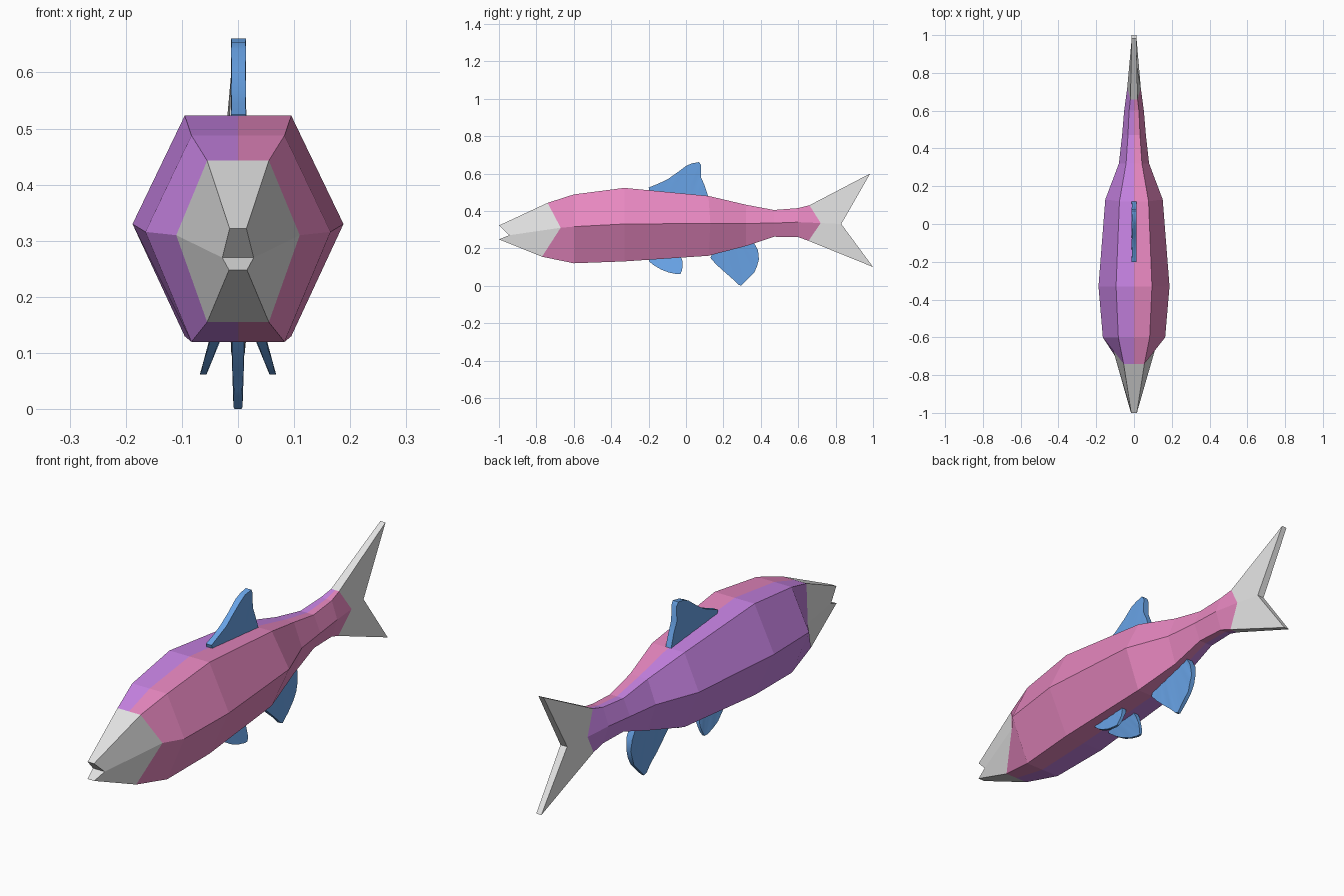
import bpy, bmesh, math
from mathutils import Vector

if "Cube" in bpy.data.objects:
    bpy.data.objects.remove(bpy.data.objects["Cube"])


def material(name, rgb):
    m = bpy.data.materials.new(name)
    m.diffuse_color = (*rgb, 1)
    m.use_nodes = True
    m.node_tree.nodes["Principled BSDF"].inputs["Base Color"].default_value = m.diffuse_color
    return m


PINK = material("pink", (0.82, 0.25, 0.54))
PURPLE = material("purple", (0.58, 0.23, 0.78))
GREY = material("light_grey", (0.78, 0.78, 0.78))
BLUE = material("fin_blue", (0.14, 0.37, 0.80))


def finish(name, bm, mats):
    bmesh.ops.recalc_face_normals(bm, faces=bm.faces)
    me = bpy.data.meshes.new(name)
    bm.to_mesh(me)
    bm.free()
    ob = bpy.data.objects.new(name, me)
    bpy.context.collection.objects.link(ob)
    for m in mats:
        me.materials.append(m)
    return ob


# Each station: (y, z, half width) of the back edge, side ridge and belly edge
stations = [
    ((-1.0, 0.322, 0.015), (-0.945, 0.270, 0.028), (-1.0, 0.248, 0.016)),  # mouth
    ((-0.74, 0.443, 0.055), (-0.67, 0.31, 0.11), (-0.77, 0.155, 0.055)),   # head end
    ((-0.6, 0.488, 0.083), (-0.6, 0.316, 0.165), (-0.6, 0.12, 0.083)),
    ((-0.33, 0.523, 0.095), (-0.33, 0.33, 0.188), (-0.33, 0.13, 0.095)),
    ((0.12, 0.48, 0.077), (0.13, 0.333, 0.152), (0.12, 0.16, 0.077)),
    ((0.32, 0.433, 0.042), (0.32, 0.333, 0.08), (0.32, 0.212, 0.042)),
    ((0.47, 0.405, 0.032), (0.47, 0.335, 0.063), (0.47, 0.262, 0.032)),
    ((0.6, 0.415, 0.026), (0.6, 0.34, 0.052), (0.6, 0.26, 0.026)),
    ((0.66, 0.43, 0.019), (0.72, 0.335, 0.036), (0.655, 0.24, 0.019)),     # tail root
    ((0.985, 0.6, 0.012), (0.83, 0.33, 0.016), (1.0, 0.10, 0.012)),        # tail tips
]

# Body, head and tail as one lofted shell
bm = bmesh.new()
rings = []
for (ty, tz, tw), (my, mz, mw), (by, bz, bw) in stations:
    pts = [(-tw, ty, tz), (0, ty, tz), (tw, ty, tz), (mw, my, mz),
           (bw, by, bz), (0, by, bz), (-bw, by, bz), (-mw, my, mz)]
    rings.append([bm.verts.new(p) for p in pts])
last = len(rings) - 2
for s, (a, b) in enumerate(zip(rings, rings[1:])):
    for i in range(8):
        j = (i + 1) % 8
        f = bm.faces.new((a[i], a[j], b[j], b[i]))
        # grey head and tail, pink right half, purple left half
        if s in (0, last):
            f.material_index = 2
        else:
            f.material_index = 0 if f.calc_center_median().x > 0 else 1
# Open mouth notch and tail fork
for r in (rings[0], rings[-1]):
    for ids in ((0, 1, 2, 3, 7), (7, 3, 4, 5, 6)):
        bm.faces.new([r[i] for i in ids]).material_index = 2
finish("fish_body", bm, [PINK, PURPLE, GREY])


def fin(name, root, rim, root_t, rim_t, root_x=0.0, rim_x=0.0, flute=0.8):
    """Ribbed fin: a fan of strips from a straight root (y, z) to a rim outline."""
    bm = bmesh.new()
    n = len(rim)
    zs = [p[1] for p in rim] + [p[1] for p in root]
    z_root = sum(p[1] for p in root) / 2
    z_far = max(zs, key=lambda z: abs(z - z_root))
    p0, p1 = Vector(root[0]), Vector(root[1])
    sheets = []
    for side in (-1, 1):
        rows = []
        for i, q in enumerate(rim):
            k = flute if i % 2 else 1.0
            row = []
            for y, z in (p0.lerp(p1, i / (n - 1)), q):
                u = min(max((z - z_root) / (z_far - z_root), 0), 1)
                x = root_x + (rim_x - root_x) * u
                t = (root_t + (rim_t - root_t) * u) * k
                row.append(bm.verts.new((x + side * t, y, z)))
            rows.append(row)
        sheets.append(rows)
    left, right = sheets
    for i in range(n - 1):
        for sh in sheets:
            bm.faces.new((sh[i][0], sh[i + 1][0], sh[i + 1][1], sh[i][1]))
        for e in (0, 1):
            bm.faces.new((left[i][e], left[i + 1][e], right[i + 1][e], right[i][e]))
    for i in (0, n - 1):
        bm.faces.new((left[i][0], left[i][1], right[i][1], right[i][0]))
    ob = finish(name, bm, [BLUE])
    bpy.ops.object.select_all(action='DESELECT')
    ob.select_set(True)
    bpy.context.view_layer.objects.active = ob
    bpy.ops.object.shade_smooth_by_angle(angle=math.radians(35))
    return ob


# Dorsal fin
fin("dorsal_fin", [(-0.19, 0.49), (0.11, 0.45)],
    [(-0.20, 0.525), (-0.15, 0.545), (-0.10, 0.568), (-0.05, 0.603), (0.0, 0.640),
     (0.03, 0.654), (0.07, 0.661), (0.08, 0.645), (0.08, 0.58), (0.098, 0.54), (0.12, 0.475)],
    0.0135, 0.0135, 0.001, 0.001, 0.9)

# Anal fin
fin("anal_fin", [(0.15, 0.19), (0.36, 0.235)],
    [(0.13, 0.15), (0.16, 0.115), (0.21, 0.07), (0.25, 0.035), (0.28, 0.005), (0.295, 0.0),
     (0.33, 0.035), (0.365, 0.07), (0.38, 0.105), (0.39, 0.14), (0.385, 0.19)],
    0.015, 0.008)

# Pair of pelvic fins
for label, s in (("left", -1), ("right", 1)):
    fin(label + "_pelvic_fin", [(-0.19, 0.15), (-0.03, 0.16)],
        [(-0.20, 0.132), (-0.17, 0.108), (-0.13, 0.085), (-0.09, 0.07), (-0.05, 0.062),
         (-0.03, 0.062), (-0.022, 0.08), (-0.018, 0.105), (-0.02, 0.135)],
        0.012, 0.006, s * 0.03, s * 0.062)
